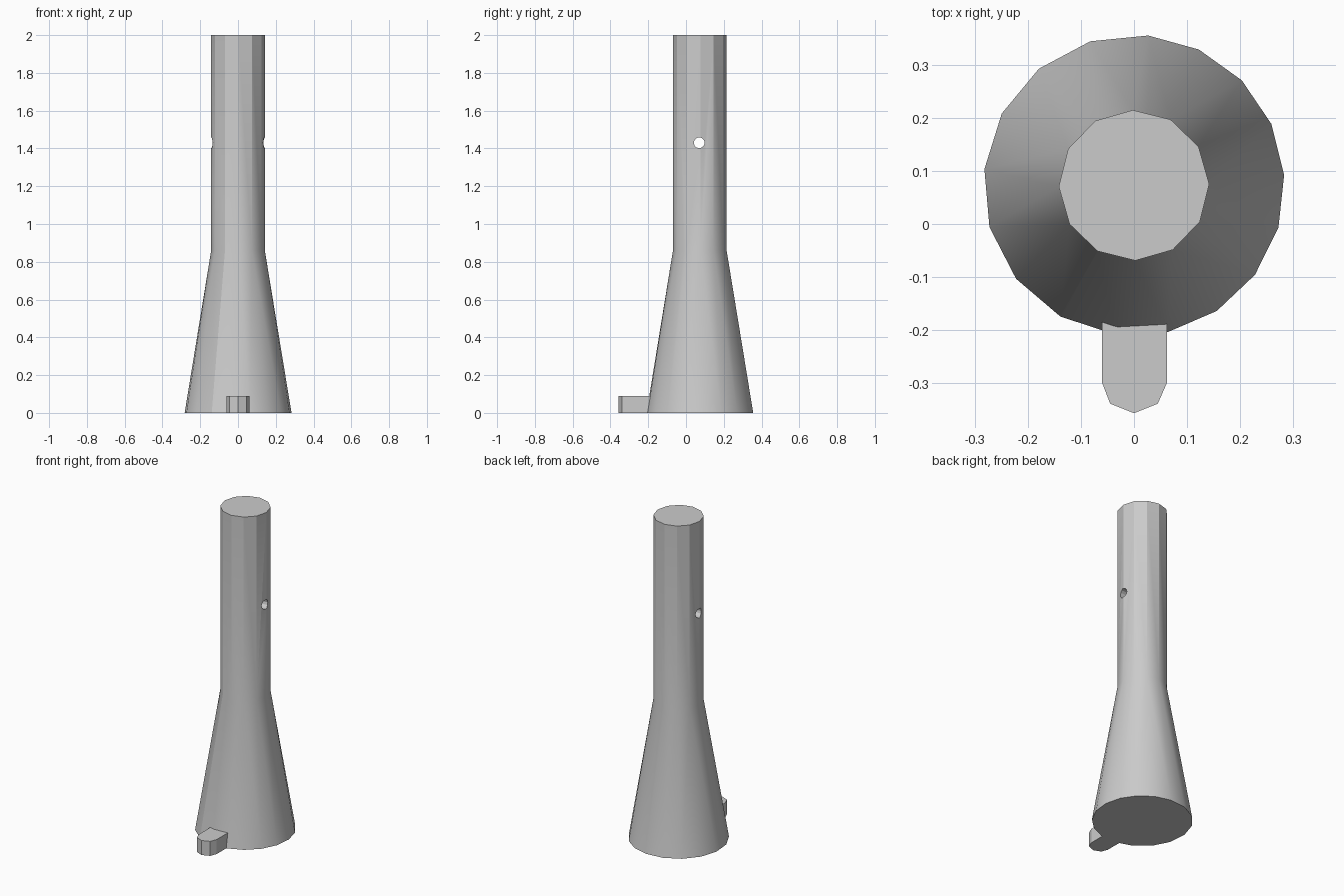
import bpy, bmesh, math
from math import cos, sin, radians

if "Cube" in bpy.data.objects:
    bpy.data.objects.remove(bpy.data.objects["Cube"], do_unlink=True)

CY = 0.073          # axis of the body in y
HOLE_Z = 1.43

grey = bpy.data.materials.new("plain grey")
grey.use_nodes = True
colour = (0.6, 0.6, 0.6, 1)
grey.diffuse_color = colour
grey.node_tree.nodes["Principled BSDF"].inputs["Base Color"].default_value = colour


def finish(bm, name):
    bmesh.ops.recalc_face_normals(bm, faces=bm.faces)
    mesh = bpy.data.meshes.new(name)
    bm.to_mesh(mesh)
    bm.free()
    mesh.materials.append(grey)
    obj = bpy.data.objects.new(name, mesh)
    bpy.context.collection.objects.link(obj)
    return obj


def ring(bm, angles, radius, z):
    """Closed loop of vertices around the body axis."""
    return [bm.verts.new((radius * cos(radians(a)), CY + radius * sin(radians(a)), z))
            for a in angles]


def activate(obj):
    bpy.ops.object.select_all(action="DESELECT")
    obj.select_set(True)
    bpy.context.view_layer.objects.active = obj


# Body: straight twelve-sided shaft over a flared foot
shaft_angles = [91 + 30 * i for i in range(12)]
# the foot has eight segments on one half and nine on the other
foot_angles = [84.6 + 22.3 * i for i in range(8)] + [263 + 20.18 * i for i in range(9)]
bm = bmesh.new()
top = ring(bm, shaft_angles, 0.142, 2.0)
neck = ring(bm, shaft_angles, 0.142, 0.86)
foot = ring(bm, foot_angles, 0.284, 0.0)
bm.faces.new(top)
bm.faces.new(foot)
for i in range(12):
    j = (i + 1) % 12
    bm.faces.new((top[i], top[j], neck[j], neck[i]))

# Triangle strip joining the two rings, always advancing the lagging side
i = j = 0
while i < 12 or j < 17:
    next_neck = 91 + 30 * (i + 1)
    next_foot = foot_angles[j + 1] if j < 16 else 444.6
    if j == 17 or (i < 12 and next_neck <= next_foot):
        bm.faces.new((neck[i % 12], neck[(i + 1) % 12], foot[j % 17]))
        i += 1
    else:
        bm.faces.new((foot[j % 17], foot[(j + 1) % 17], neck[i % 12]))
        j += 1
body = finish(bm, "flared_shaft")

# Cross hole through the shaft
bpy.ops.mesh.primitive_cylinder_add(vertices=12, radius=0.029, depth=0.6,
                                    location=(0, CY - 0.003, HOLE_Z),
                                    rotation=(0, math.pi / 2, 0))
cutter = bpy.context.object
cutter.name = "hole_cutter"
cutter.hide_render = True
cutter.data.materials.append(grey)
activate(body)
cut = body.modifiers.new("cross_hole", "BOOLEAN")
cut.operation = "DIFFERENCE"
cut.solver = "EXACT"
cut.object = cutter
bpy.ops.object.modifier_apply(modifier=cut.name)
bpy.data.objects.remove(cutter, do_unlink=True)
activate(body)
bpy.ops.object.shade_smooth_by_angle(angle=radians(25))

# Rounded tab at the front of the foot
outline = [(0.062, -0.18), (0.062, -0.3), (0.045, -0.339), (0, -0.357),
           (-0.045, -0.339), (-0.06, -0.3), (-0.06, -0.18)]
bm = bmesh.new()
base = bm.faces.new([bm.verts.new((x, y, 0)) for x, y in outline])
result = bmesh.ops.extrude_face_region(bm, geom=[base], use_keep_orig=True)
bmesh.ops.translate(bm, vec=(0, 0, 0.09),
                    verts=[g for g in result["geom"] if isinstance(g, bmesh.types.BMVert)])
finish(bm, "front_tab")
